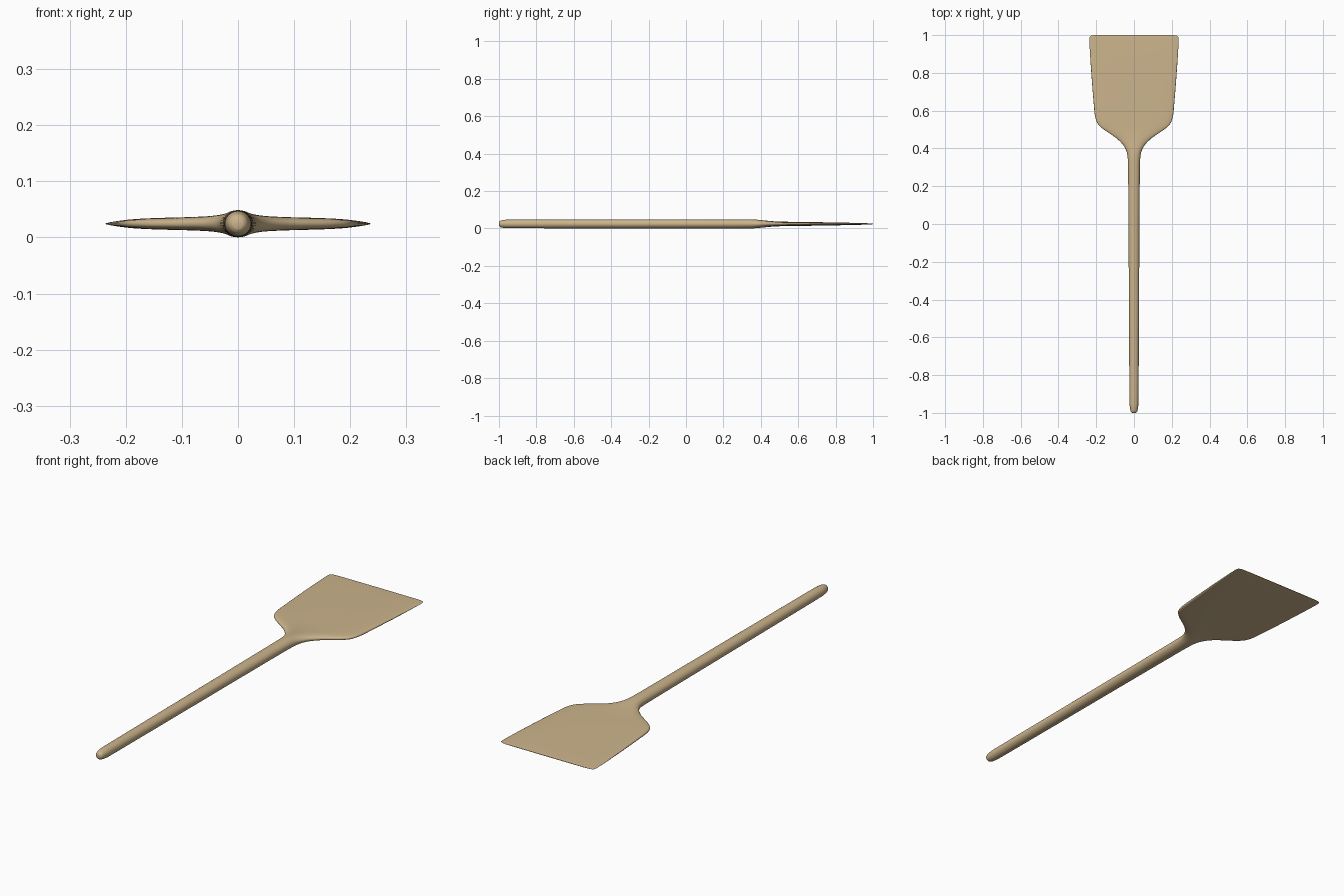
import bpy, bmesh, math

if "Cube" in bpy.data.objects:
    bpy.data.objects.remove(bpy.data.objects["Cube"])

# wood material
wood = bpy.data.materials.new("pale wood")
wood.diffuse_color = (0.60, 0.455, 0.262, 1)
wood.use_nodes = True
wood.node_tree.nodes["Principled BSDF"].inputs["Base Color"].default_value = wood.diffuse_color

Z0 = 0.0245   # centre height
SEG = 48      # points round each section
SUB = 4       # rings between stations

# stations along the length: y, half width, half thickness, roundness (1 = ellipse)
stations = [
    (-1.0, 0.010, 0.010, 1), (-0.994, 0.0165, 0.0165, 1), (-0.975, 0.021, 0.021, 1),
    (-0.95, 0.0235, 0.0228, 1), (-0.5, 0.0265, 0.0235, 1), (0.0, 0.029, 0.024, 1),
    (0.33, 0.032, 0.0242, 1), (0.37, 0.036, 0.023, 1), (0.41, 0.052, 0.0195, 0.95),
    (0.45, 0.088, 0.0155, 0.85), (0.48, 0.130, 0.0135, 0.75), (0.51, 0.172, 0.0122, 0.65),
    (0.54, 0.197, 0.0116, 0.6), (0.575, 0.207, 0.0112, 0.58), (0.64, 0.2135, 0.0103, 0.55),
    (0.80, 0.226, 0.0077, 0.55), (0.93, 0.2345, 0.0048, 0.6), (0.975, 0.2365, 0.0033, 0.65),
    (0.99, 0.234, 0.0025, 0.65), (0.997, 0.226, 0.0018, 0.7), (1.0, 0.210, 0.001, 0.7),
]


def tangent(i, k):
    """Limited slope so the curve never overshoots."""
    if i == 0 or i == len(stations) - 1:
        return 0.0
    a = stations[i][k] - stations[i - 1][k]
    b = stations[i + 1][k] - stations[i][k]
    return 2 * a * b / (a + b) if a * b > 0 else 0.0


def sample(i, t):
    out = []
    for k in range(4):
        p, q = stations[i][k], stations[i + 1][k]
        m, n = tangent(i, k), tangent(i + 1, k)
        out.append((2*t**3 - 3*t**2 + 1) * p + (t**3 - 2*t**2 + t) * m
                   + (3*t**2 - 2*t**3) * q + (t**3 - t**2) * n)
    return out


def power(v, e):
    return math.copysign(abs(v) ** e, v) if abs(v) > 1e-9 else 0.0


# handle and blade lofted as one smooth piece
profile = [sample(i, s / SUB) for i in range(len(stations) - 1) for s in range(SUB)]
profile.append(stations[-1])
bm = bmesh.new()
rings = []
for y, w, h, e in profile:
    ring = []
    for j in range(SEG):
        a = 2 * math.pi * j / SEG
        ring.append(bm.verts.new((w * power(math.cos(a), e), y, Z0 + h * power(math.sin(a), e))))
    rings.append(ring)
for r, s in zip(rings, rings[1:]):
    for j in range(SEG):
        k = (j + 1) % SEG
        bm.faces.new((r[j], s[j], s[k], r[k]))
bm.faces.new(rings[0])
bm.faces.new(rings[-1][::-1])
bmesh.ops.recalc_face_normals(bm, faces=bm.faces[:])

mesh = bpy.data.meshes.new("paddle_spatula")
bm.to_mesh(mesh)
bm.free()
mesh.materials.append(wood)
obj = bpy.data.objects.new("paddle_spatula", mesh)
bpy.context.collection.objects.link(obj)
bpy.context.view_layer.objects.active = obj
obj.select_set(True)
bpy.ops.object.shade_smooth_by_angle(angle=math.radians(50))
